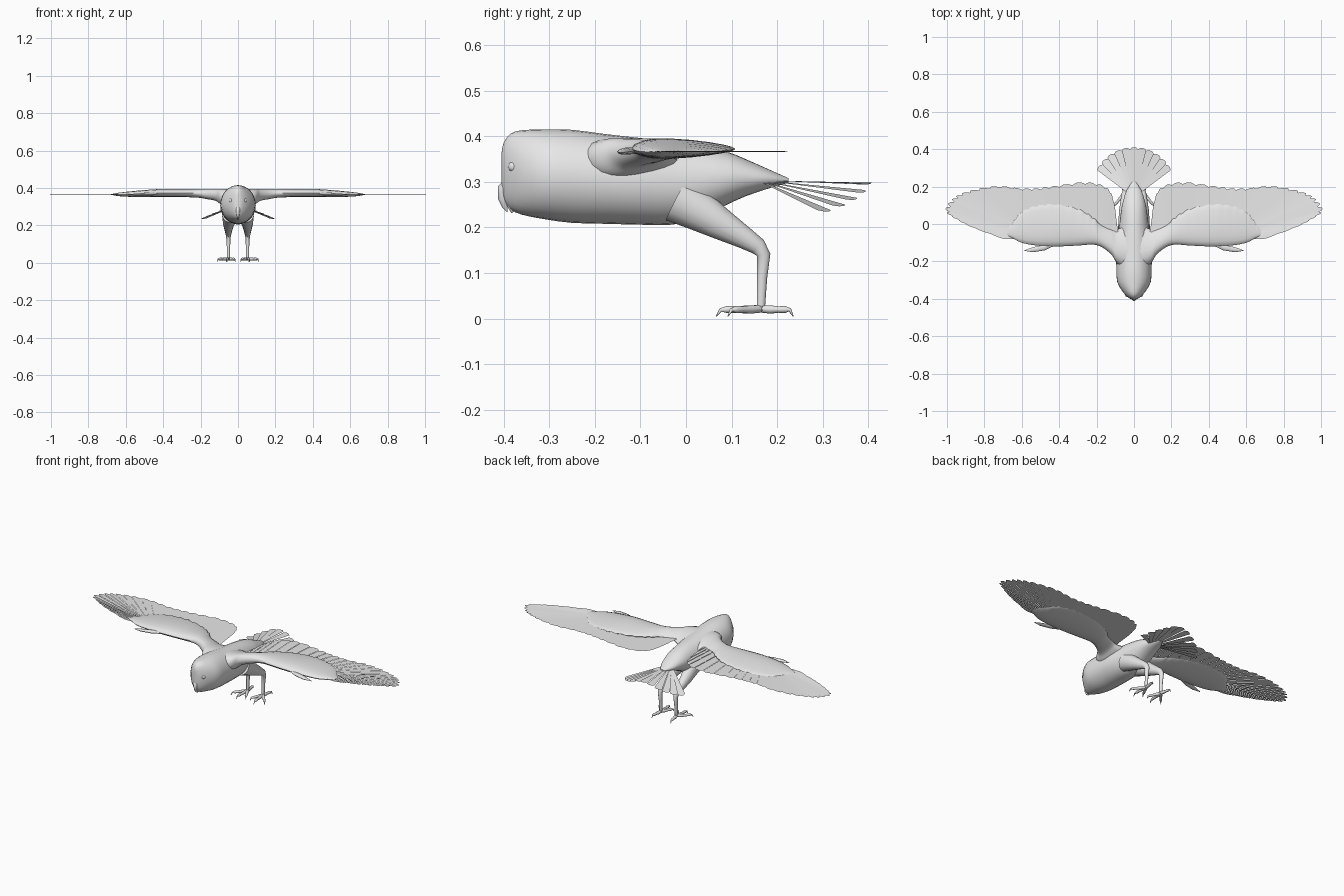
import bpy, bmesh, math
from mathutils import Vector

if "Cube" in bpy.data.objects:
    bpy.data.objects.remove(bpy.data.objects["Cube"])

grey = bpy.data.materials.new("plumage grey")
grey.diffuse_color = (0.8, 0.8, 0.8, 1)
grey.use_nodes = True
grey.node_tree.nodes["Principled BSDF"].inputs["Base Color"].default_value = grey.diffuse_color


def finish(name, bm, smooth=True):
    if smooth:
        bmesh.ops.recalc_face_normals(bm, faces=bm.faces)
    else:  # thin sheets face upward
        bm.normal_update()
        for f in bm.faces:
            if f.normal.z < 0:
                f.normal_flip()
    me = bpy.data.meshes.new(name)
    bm.to_mesh(me)
    bm.free()
    me.materials.append(grey)
    ob = bpy.data.objects.new(name, me)
    bpy.context.collection.objects.link(ob)
    if smooth:
        bpy.ops.object.select_all(action='DESELECT')
        ob.select_set(True)
        bpy.context.view_layer.objects.active = ob
        bpy.ops.object.shade_smooth_by_angle(angle=math.radians(50))
    return ob


def loft(bm, rings):
    """Skin a list of closed rings and cap both ends."""
    vs = [[bm.verts.new(p) for p in r] for r in rings]
    n = len(vs[0])
    for a, b in zip(vs, vs[1:]):
        for i in range(n):
            j = (i + 1) % n
            bm.faces.new((a[i], a[j], b[j], b[i]))
    bm.faces.new(vs[0])
    bm.faces.new(vs[-1])


def tube(bm, pts, radii, ref=(1, 0, 0), n=10, flat=1.0):
    """Tapered tube along a path; flat squashes it across ref."""
    pts = [Vector(p) for p in pts]
    rings = []
    for i, (p, r) in enumerate(zip(pts, radii)):
        t = (pts[min(i + 1, len(pts) - 1)] - pts[max(i - 1, 0)]).normalized()
        u = t.cross(Vector(ref)).normalized()
        v = t.cross(u)
        rings.append([p + u * r * math.cos(k * math.tau / n)
                      + v * r * flat * math.sin(k * math.tau / n) for k in range(n)])
    loft(bm, rings)


def sample(rows, t):
    """Smooth interpolation of table rows at fractional index t."""
    i = min(int(t), len(rows) - 2)
    f = t - i
    p0, p1 = rows[max(i - 1, 0)], rows[i]
    p2, p3 = rows[i + 1], rows[min(i + 2, len(rows) - 1)]
    return [0.5 * (2 * b + (c - a) * f + (2 * a - 5 * b + 4 * c - d) * f * f
                   + (3 * b - a - 3 * c + d) * f ** 3)
            for a, b, c, d in zip(p0, p1, p2, p3)]


# Body and head: y, half width, bottom, top
BODY = [(-.404, .006, .285, .365), (-.400, .02, .262, .385), (-.385, .04, .24, .405),
        (-.36, .062, .228, .413), (-.31, .09, .218, .415), (-.25, .094, .210, .414),
        (-.18, .095, .208, .405), (-.10, .092, .206, .396), (-.03, .082, .206, .388),
        (.03, .074, .222, .38), (.09, .066, .25, .366), (.13, .056, .268, .35),
        (.18, .04, .285, .328), (.225, .01, .298, .308)]
bm = bmesh.new()
rings = []
for k in range(2 * len(BODY) - 1):
    y, w, b, t = sample(BODY, k / 2)
    rings.append([(w * math.cos(a), y, (b + t) / 2 + (t - b) / 2 * math.sin(a))
                  for a in (i * math.tau / 28 for i in range(28))])
loft(bm, rings)
finish("body", bm)

# Hooked beak
bm = bmesh.new()
tube(bm, [(0, -.385, .305), (0, -.398, .285), (0, -.401, .262), (0, -.397, .245), (0, -.392, .234)],
     [.010, .015, .011, .006, .001], flat=.8)
tube(bm, [(0, -.375, .26), (0, -.384, .246), (0, -.381, .232)], [.014, .009, .002])
finish("beak", bm)

# Wing arm: x, front, back, bottom, top
ARM = [(.03, -.25, .0, .28, .397), (.09, -.21, -.03, .31, .397), (.12, -.165, -.03, .33, .396),
       (.17, -.125, -.01, .34, .396), (.22, -.11, .03, .348, .396), (.30, -.115, .075, .35, .395),
       (.42, -.12, .10, .35, .395), (.52, -.115, .092, .352, .388), (.60, -.10, .06, .353, .38),
       (.65, -.075, .0, .358, .373), (.68, -.06, -.03, .364, .367)]
# Flight feathers: tip x, tip y, base x, base y
FLIGHT = [(.70, -.08, .55, -.08), (.86, -.02, .57, -.07), (.95, .025, .59, -.055),
          (1.008, .07, .6, -.04), (.98, .125, .6, -.03), (.93, .16, .6, -.02),
          (.84, .188, .59, -.01), (.72, .203, .55, 0), (.6, .19, .5, 0), (.5, .193, .44, 0),
          (.4, .207, .36, 0), (.26, .224, .26, 0), (.155, .2, .17, -.02),
          (.11, .13, .12, -.04), (.085, -.05, .09, -.07)]

for side, s in (("left", 1), ("right", -1)):
    # Arm with a scalloped trailing edge
    bm = bmesh.new()
    rings = []
    for k in range(61):
        x, yf, yb, zb, zt = sample(ARM, k / 6)
        if x > .2:
            yb += .008 * (k % 3) / 2
        ring = []
        for i in range(18):
            a = i * math.tau / 18
            c = math.cos(a)
            lift = math.sin(a) * (.78 - .3 * c)   # thick front, thin rear
            ring.append((s * x, (yf + yb) / 2 + (yb - yf) / 2 * c,
                         (zb + zt) / 2 + (zt - zb) / 2 * lift * 1.17))
        rings.append(ring)
    loft(bm, rings)
    finish(side + "_wing_arm", bm)

    # Flight feathers as thin sheets with pointed tips
    bm = bmesh.new()

    def plan(t, reach, z):
        tx, ty, bx, by = sample(FLIGHT, t)
        return bm.verts.new((s * (bx + (tx - bx) * reach), by + (ty - by) * reach, z))

    n = 2 * (len(FLIGHT) - 1)
    for k in range(n):
        t0, t1 = k / 2, (k + 1) / 2
        bm.faces.new((plan(t0, 0, .367), plan(t0, .955, .367), plan(t0 + .15, 1, .367),
                      plan(t0 + .33, .995, .3665), plan(t1, .955, .3655), plan(t1, 0, .3655)))
    finish(side + "_flight_feathers", bm, False)

    # Small thumb feathers on the leading edge
    bm = bmesh.new()
    tube(bm, [(s * .42, -.10, .368), (s * .48, -.125, .368), (s * .54, -.138, .366), (s * .585, -.142, .364)],
         [.012, .016, .013, .002], ref=(0, 0, 1), flat=.5)
    finish(side + "_thumb_feathers", bm)

    # Leg: thigh, knee and shank
    bm = bmesh.new()
    tube(bm, [(s * .042, -.02, .262), (s * .045, .03, .236), (s * .05, .07, .211), (s * .051, .13, .176),
              (s * .051, .158, .158), (s * .051, .170, .14), (s * .051, .167, .09), (s * .051, .164, .022)],
         [.052, .045, .036, .024, .019, .015, .011, .009], n=14, flat=.85)
    finish(side + "_leg", bm)

    # Foot: three front toes and one back toe, each ending in a claw
    bm = bmesh.new()
    for tx, ty in ((.014, .092), (.058, .066), (.112, .092), (.062, .235)):
        path = [(s * (.051 + (tx - .051) * f), .164 + (ty - .164) * f, z)
                for f, z in ((-.08, .022), (.3, .02), (.55, .02), (.75, .02), (.9, .019), (1, .005))]
        tube(bm, path, [.008, .009, .007, .008, .004, .001], n=8)
    finish(side + "_foot", bm)

    # Eye set in the face
    bm = bmesh.new()
    bmesh.ops.create_uvsphere(bm, u_segments=14, v_segments=8, radius=.012)
    bmesh.ops.translate(bm, verts=bm.verts, vec=(s * .036, -.378, .333))
    finish(side + "_eye", bm)

# Tail fan: separate wedge feathers, drooping to the sides
bm = bmesh.new()
COUNT, SPREAD = 11, math.radians(53)
for k in range(COUNT):
    for_mid = (k - (COUNT - 1) / 2) / (COUNT / 2)
    half = 1 / COUNT

    def point(u, r, dz=0):
        a = u * SPREAD
        x = r * math.sin(a)
        drop = max(abs(x) - .03, 0) * .43
        return bm.verts.new((x, .14 + r * math.cos(a), .303 - drop + dz))

    length = .27 - .022 * for_mid ** 2
    tilt = .006 * (1 if for_mid > 0 else -1 if for_mid < 0 else 0)
    bm.faces.new([point(for_mid - half, .03), point(for_mid - half, length * .97, -tilt),
                  point(for_mid - half * .4, length, -tilt * .4), point(for_mid + half * .4, length, tilt * .4),
                  point(for_mid + half, length * .97, tilt), point(for_mid + half, .03)])
finish("tail_feathers", bm, False)
